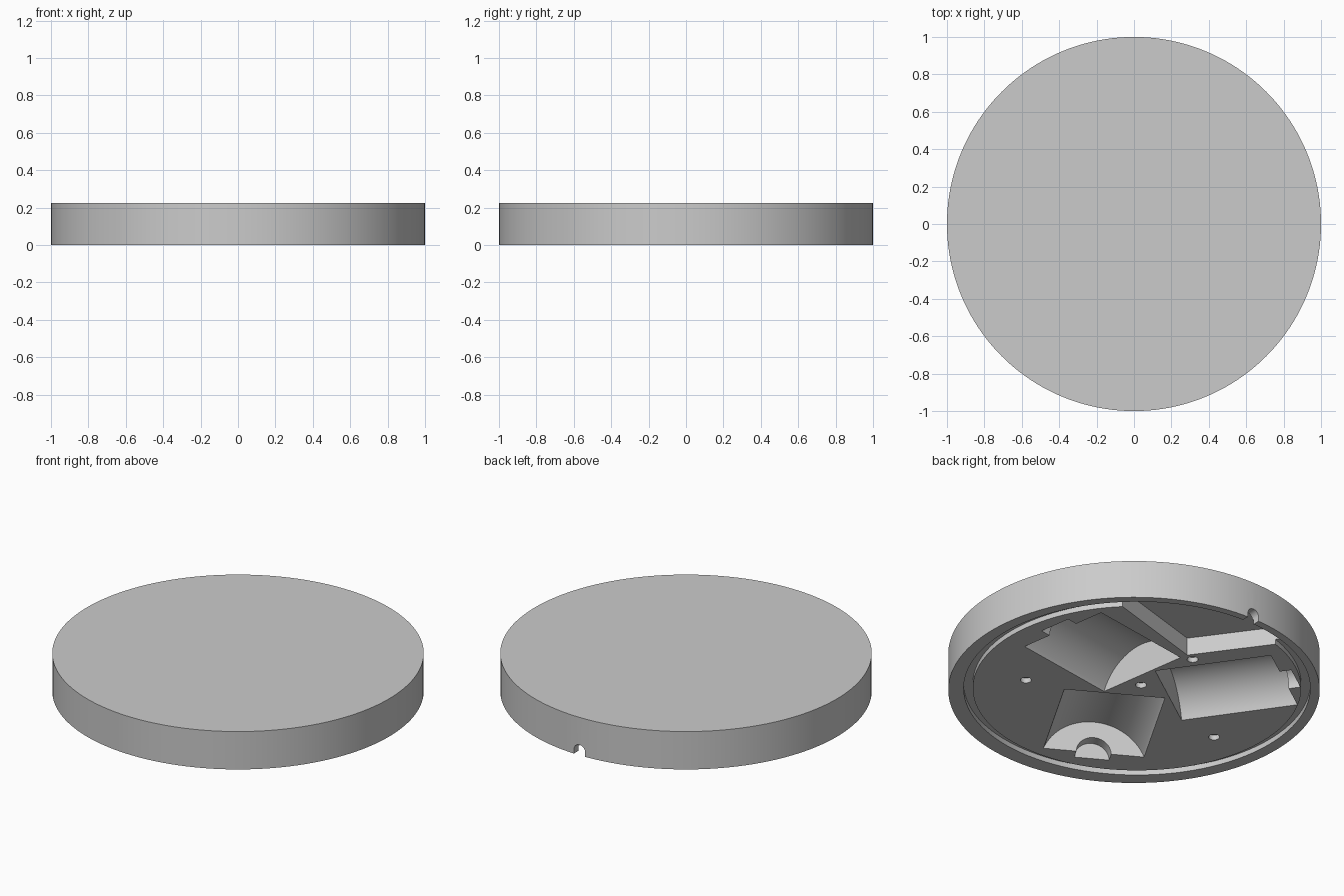
import bpy
from math import sin, cos, radians, pi, asin, sqrt
from mathutils import Matrix

if "Cube" in bpy.data.objects:
    bpy.data.objects.remove(bpy.data.objects["Cube"])

grey = bpy.data.materials.new("plain_grey")
grey.use_nodes = True
COLOUR = (0.6, 0.6, 0.6, 1)
grey.diffuse_color = COLOUR
grey.node_tree.nodes["Principled BSDF"].inputs["Base Color"].default_value = COLOUR

HEIGHT = 0.225
BELOW = -0.05          # cutters start under the base
RING_Y = 0.025         # centre of the groove
RING_OUT, RING_IN = 0.933, 0.884


def prism(name, outline, depth, matrix=Matrix()):
    """Extrude a 2D outline from local z=0 to z=depth, then place it."""
    n = len(outline)
    verts = [(x, y, z) for z in (0, depth) for x, y in outline]
    faces = [tuple(reversed(range(n))), tuple(range(n, 2 * n))]
    faces += [(i, (i + 1) % n, n + (i + 1) % n, n + i) for i in range(n)]
    mesh = bpy.data.meshes.new(name)
    mesh.from_pydata(verts, [], faces)
    mesh.transform(matrix)
    mesh.materials.append(grey)
    obj = bpy.data.objects.new(name, mesh)
    bpy.context.collection.objects.link(obj)
    return obj


def arc(radius, start, end, steps, cx=0, cy=0):
    return [(cx + radius * cos(start + (end - start) * i / steps),
             cy + radius * sin(start + (end - start) * i / steps))
            for i in range(steps + 1)]


def circle(radius, steps, cx=0, cy=0):
    return arc(radius, 0, 2 * pi, steps, cx, cy)[:-1]


def boolean(target, cutter, operation="DIFFERENCE"):
    mod = target.modifiers.new("cut", "BOOLEAN")
    mod.operation, mod.solver, mod.object = operation, "EXACT", cutter
    bpy.context.view_layer.objects.active = target
    bpy.ops.object.modifier_apply(modifier=mod.name)
    bpy.data.objects.remove(cutter)


def along(x, y, angle):
    """Local x -> sideways, local y -> up, local z -> horizontal heading."""
    a = radians(angle)
    m = Matrix(((-sin(a), 0, cos(a), x), (cos(a), 0, sin(a), y),
                (0, 1, 0, 0), (0, 0, 0, 1)))
    return m


def arch(half_width, rise, steps):
    """Circular segment above the base, closed below it."""
    r = (half_width ** 2 + rise ** 2) / (2 * rise)
    cy = rise - r
    a = asin(-cy / r)
    return arc(r, a, pi - a, steps, 0, cy) + [(-half_width, BELOW), (half_width, BELOW)]


# Solid disc
body = prism("disc_body", circle(1, 160), HEIGHT)

# Groove around the underside
groove = prism("groove_cutter", circle(RING_OUT, 128, 0, RING_Y), 0.03 - BELOW,
               Matrix.Translation((0, 0, BELOW)))
core = prism("groove_core", circle(RING_IN, 128, 0, RING_Y), 0.5,
             Matrix.Translation((0, 0, -0.2)))
boolean(groove, core)
boolean(body, groove)

# Three rounded pockets, each with a small arched nub at its outer end
LENGTH, HALF_WIDTH = 0.645, 0.275
for x, y, angle in ((0.393, 0.205, 8.5), (-0.365, 0.338, 125), (-0.106, -0.376, 240)):
    a = radians(angle)
    ux, uy = cos(a), sin(a)
    half = LENGTH / 2
    boolean(body, prism("pocket_cutter", arch(HALF_WIDTH, 0.19, 32), LENGTH,
                        along(x - ux * half, y - uy * half, angle)))
    boolean(body, prism("nub_cutter", arch(0.095, 0.094, 20), 0.115,
                        along(x + ux * (half - 0.05), y + uy * (half - 0.05), angle)))

# Flat wedge compartment between two pockets
wedge = [(0.023, 0.473)] + arc(0.925, radians(43.6), radians(108.3), 32, 0, RING_Y)
boolean(body, prism("wedge_cutter", wedge, 0.105 - BELOW,
                    Matrix.Translation((0, 0, BELOW))))

# Cable notch through the rear rim
slot = arc(0.037, 0, pi, 16, 0, 0.025) + [(-0.037, BELOW), (0.037, BELOW)]
boolean(body, prism("notch_cutter", slot, 0.25, along(0, 0.85, 90)))

# Screw holes
for x, y in ((0.006, 0.066), (0.515, -0.292), (-0.03, 0.455), (-0.656, -0.111)):
    boolean(body, prism("hole_cutter", circle(0.03, 20, x, y), 0.03 - BELOW,
                        Matrix.Translation((0, 0, BELOW))))

# Smooth curved walls, crisp edges
bpy.ops.object.select_all(action="DESELECT")
body.select_set(True)
bpy.context.view_layer.objects.active = body
bpy.ops.object.shade_smooth_by_angle(angle=radians(30))
